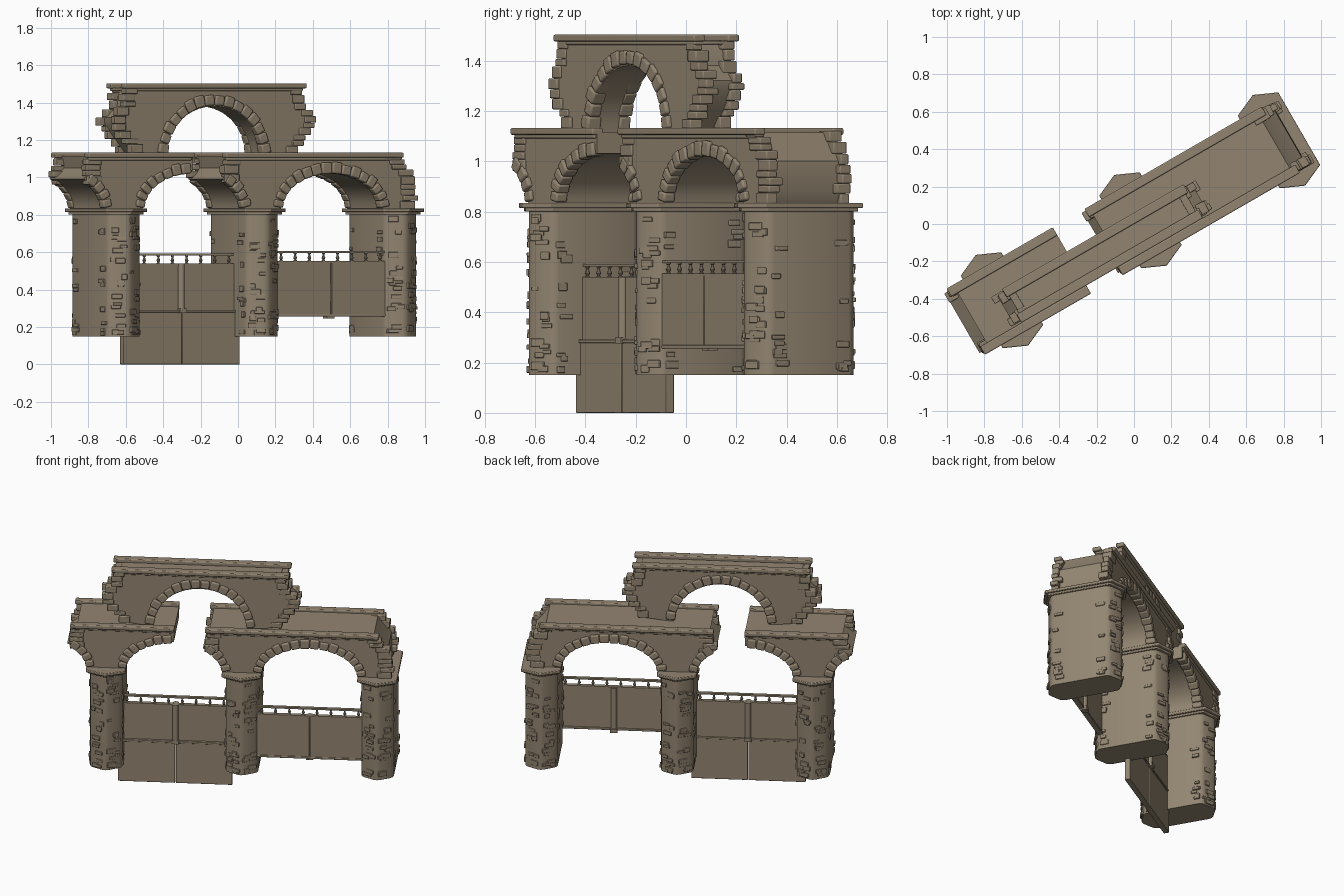
import bpy, bmesh, math, random
from mathutils import Matrix, Vector

if "Cube" in bpy.data.objects:
    bpy.data.objects.remove(bpy.data.objects["Cube"])
random.seed(4)
R = random.uniform
YAW = math.radians(30)          # the arcade runs diagonally; parts are built along x then turned

stone = bpy.data.materials.new("weathered_stone")
stone.diffuse_color = (0.29, 0.235, 0.165, 1)
stone.use_nodes = True
stone.node_tree.nodes["Principled BSDF"].inputs["Base Color"].default_value = stone.diffuse_color


def finish(name, bm, bevel=0.0, angle=35):
    bmesh.ops.recalc_face_normals(bm, faces=bm.faces)
    me = bpy.data.meshes.new(name)
    bm.to_mesh(me)
    bm.free()
    ob = bpy.data.objects.new(name, me)
    bpy.context.collection.objects.link(ob)
    me.materials.append(stone)
    ob.rotation_euler.z = YAW
    if bevel:
        m = ob.modifiers.new("soft_edges", 'BEVEL')
        m.width, m.segments, m.limit_method = bevel, 2, 'ANGLE'
    bpy.ops.object.select_all(action='DESELECT')
    ob.select_set(True)
    bpy.context.view_layer.objects.active = ob
    bpy.ops.object.shade_smooth_by_angle(angle=math.radians(angle))
    return ob


def box(bm, c, s, rot=None):
    m = Matrix.Translation(c) @ (rot or Matrix()) @ Matrix.Diagonal((*s, 1))
    bmesh.ops.create_cube(bm, size=1, matrix=m)


def span_box(bm, u0, u1, v0, v1, z0, z1):
    box(bm, ((u0 + u1) / 2, (v0 + v1) / 2, (z0 + z1) / 2), (u1 - u0, v1 - v0, z1 - z0))


def extrude(bm, pts, vec):
    f = bm.faces.new([bm.verts.new(p) for p in pts])
    r = bmesh.ops.extrude_face_region(bm, geom=[f])
    bmesh.ops.translate(bm, vec=vec, verts=[g for g in r['geom'] if isinstance(g, bmesh.types.BMVert)])


def arc(c, a, b, z, t0, t1, n=20):
    """Points of an elliptical arch, angles in degrees."""
    ts = [math.radians(t0 + (t1 - t0) * i / n) for i in range(n + 1)]
    return [(c + a * math.cos(t), z + b * math.sin(t)) for t in ts]


def wall(name, outline, v0, v1):
    bm = bmesh.new()
    extrude(bm, [(u, v0, z) for u, z in outline], (0, v1 - v0, 0))
    return finish(name, bm)


def arch_stones(bm, c, a, b, z, t0, t1, v0, v1, width=0.055):
    """Rough wedge stones round an arch on both wall faces."""
    n = max(2, round(abs(t1 - t0) / 11))
    for v, s in ((v0, -1), (v1, 1)):
        for i in range(n):
            t = math.radians(t0 + (t1 - t0) * (i + 0.5) / n)
            d = Vector((math.cos(t) / a, 0, math.sin(t) / b)).normalized()
            length = math.radians(abs(t1 - t0) / n) * math.hypot(a * math.sin(t), b * math.cos(t))
            w = width * R(0.9, 1.15)
            p = Vector((c + a * math.cos(t), v - s * 0.012, z + b * math.sin(t))) + d * (w / 2 - 0.01)
            rot = Matrix.Rotation(-math.atan2(d.z, d.x) + R(-.06, .06), 4, 'Y')
            box(bm, p, (w, 0.05 + R(0, .012), length * R(0.93, 1.02)), rot)


def ragged_end(bm, path, side, v0, v1, depth=0.09):
    """Stacked stones at the front and back corners of a broken wall end."""
    for v, s in ((v0, 1), (v1, -1)):
        z = path[0][1]
        while z < path[-1][1] - 0.012:
            h = min(R(0.025, 0.05), path[-1][1] - z)
            zc = z + h / 2
            u = path[-1][0]
            for (ua, za), (ub, zb) in zip(path, path[1:]):
                if za <= zc <= zb:
                    u = ua + (ub - ua) * (zc - za) / (zb - za)
            w = R(0.035, 0.065)
            box(bm, (u - side * (depth / 2 + R(-.006, .014)), v + s * (w / 2 - R(.003, .014)), zc),
                (depth, w, h * 0.97), Matrix.Rotation(R(-.05, .05), 4, 'Z'))
            z += h


# piers with pointed ends, moulded caps and patches of exposed brick
PIERS = (-0.815, 0.04, 0.895)
SPRING = 0.83


def hexagon(u, hw, hv, tip, z):
    return [(u + hw, -hv, z), (u + hw, hv, z), (u, tip, z), (u - hw, hv, z), (u - hw, -hv, z), (u, -tip, z)]


for i, u in enumerate(PIERS):
    bm = bmesh.new()
    extrude(bm, hexagon(u, .102, .192, .25, .15), (0, 0, .665))
    bmesh.ops.bevel(bm, geom=[e for e in bm.edges if abs((e.verts[0].co - e.verts[1].co).z) > .5],
                    offset=.022, segments=2, affect='EDGES', profile=.5)
    finish(f"pier_{i+1}", bm)
    bm = bmesh.new()
    extrude(bm, hexagon(u, .113, .208, .265, .80), (0, 0, .016))
    extrude(bm, hexagon(u, .125, .224, .28, .814), (0, 0, .02))
    finish(f"pier_cap_{i+1}", bm, .004)
    bm = bmesh.new()
    ring = [Vector(p) for p in hexagon(u, .102, .192, .25, 0)]
    for k in range(6):
        here = ring[k]
        for other in (ring[k - 1], ring[(k + 1) % 6]):
            d = (other - here).normalized()
            rot = Matrix.Rotation(math.atan2(d.y, d.x), 4, 'Z')
            for j in range(9):
                w = R(.03, .06)
                z = R(.18, .78) if j < 4 else .17 + R(0, 1) ** 2 * .55
                box(bm, here + d * (w / 2 + R(.008, .03)) + Vector((0, 0, z)),
                    (w, R(.008, .02), R(.015, .032)), rot)
    finish(f"pier_bricks_{i+1}", bm, .003)

# arcade storey: right section whole, left section broken off at mid arch
A, B = 0.31, 0.20
C0, C1, C2 = -1.2425, -0.3875, 0.4675
V0, V1, TOP = -0.185, 0.18, 1.115
right_edge = [(.97, .83), (.995, .88), (.99, 1.0), (.94, 1.06), (.90, 1.12)]
wall("arcade_right", arc(C1, A, B, SPRING, 54, 0, 8) + arc(C2, A, B, SPRING, 180, 0)
     + [(u - .035, z) for u, z in right_edge[:-1]] + [(.87, TOP), (-.165, TOP), (-.15, 1.05)], V0, V1)
wall("arcade_left", arc(C0, A, B, SPRING, 54, 0, 8) + arc(C1, A, B, SPRING, 180, 90, 12)
     + [(-.385, TOP), (-1.0, TOP), (-.985, 1.05)], V0, V1)

bm = bmesh.new()
arch_stones(bm, C2, A, B, SPRING, 2, 178, V0, V1)
arch_stones(bm, C1, A, B, SPRING, 92, 178, V0, V1)
arch_stones(bm, C1, A, B, SPRING, 2, 50, V0, V1)
arch_stones(bm, C0, A, B, SPRING, 2, 50, V0, V1)
finish("arcade_arch_stones", bm, .008)

bm = bmesh.new()
ragged_end(bm, right_edge, 1, V0, V1)
ragged_end(bm, [(-.185, .97), (-.21, 1.02), (-.185, 1.10)], -1, V0, V1)
ragged_end(bm, [(-1.035, .96), (-1.06, 1.02), (-1.04, 1.10)], -1, V0, V1)
finish("arcade_broken_stones", bm, .005)

bm = bmesh.new()
for a, b in ((-1.04, -.385), (-.19, .905)):
    for v, s in ((V0, -1), (V1, 1)):
        e0, e1 = v + s * .022, v - s * .028
        span_box(bm, a, b, min(e0, e1), max(e0, e1), 1.105, 1.132)
        e0, e1 = v + s * .01, v - s * .02
        span_box(bm, a + .01, b - .01, min(e0, e1), max(e0, e1), 1.09, 1.106)
finish("arcade_cornice", bm, .006)

# upper storey: one narrow free-standing arch
U, UV0, UV1 = -0.225, -0.135, 0.03
end = [(.28, 1.13), (.32, 1.18), (.40, 1.28), (.405, 1.32), (.34, 1.38), (.33, 1.44), (.31, 1.48)]
left = [(2 * U - u, z) for u, z in end]
wall("upper_arch_wall", arc(U, .30, .27, 1.11, 180, 0)
     + [(u - .03, z) for u, z in end] + [(u + .03, z) for u, z in reversed(left)], UV0, UV1)
bm = bmesh.new()
arch_stones(bm, U, .30, .28, 1.115, 2, 178, UV0, UV1)
finish("upper_arch_stones", bm, .008)
bm = bmesh.new()
ragged_end(bm, end, 1, UV0, UV1, .07)
ragged_end(bm, left, -1, UV0, UV1, .07)
finish("upper_broken_stones", bm, .005)
bm = bmesh.new()
span_box(bm, -.77, .32, UV0 - .01, UV1 + .01, 1.462, 1.478)
for v, s in ((UV0, -1), (UV1, 1)):
    e0, e1 = v + s * .022, v - s * .03
    span_box(bm, -.785, .335, min(e0, e1), max(e0, e1), 1.476, 1.503)
finish("upper_cornice", bm, .006)

# low walls between the piers
bm = bmesh.new()
for u0, u1, v, z0, z1 in ((-.75, -.39, -.055, 0, .285), (-.386, -.03, -.055, 0, .285),
                          (-.73, -.39, -.05, .28, .535), (-.386, -.05, -.05, .28, .535),
                          (.12, .466, -.175, .255, .55), (.469, .82, -.175, .255, .55)):
    t = .018 if z0 == 0 else .013
    span_box(bm, u0, u1, v - t, v + t, z0, z1)
span_box(bm, -.75, -.03, -.08, -.03, .278, .292)
span_box(bm, .12, .82, -.19, -.155, .255, .27)
finish("low_wall_panels", bm, .003)

# round posts at the wall seams
bm = bmesh.new()
for u, v, z0, z1 in ((-.388, -.066, .285, .54), (-.388, -.034, .285, .54), (.4675, -.16, .255, .55)):
    bmesh.ops.create_cone(bm, cap_ends=True, segments=14, radius1=.018, radius2=.018, depth=z1 - z0,
                          matrix=Matrix.Translation((u, v, (z0 + z1) / 2)))
    span_box(bm, u - .022, u + .022, v - .022, v + .022, z0 - .01, z0 + .015)
finish("wall_posts", bm)

# balustrades: turned balusters under a thin rail
PROFILE = ((.010, 0), (.010, .005), (.005, .008), (.0105, .018), (.006, .03), (.0045, .036), (.009, .041), (.009, .045))


def baluster(bm, u, v, z):
    rings = [[bm.verts.new((u + r * math.cos(k * math.pi / 4), v + r * math.sin(k * math.pi / 4), z + h))
              for k in range(8)] for r, h in PROFILE]
    for a, b in zip(rings, rings[1:]):
        for k in range(8):
            bm.faces.new((a[k], a[(k + 1) % 8], b[(k + 1) % 8], b[k]))


bm = bmesh.new()
for u0, u1, v, z in ((-.73, -.05, -.05, .537), (.13, .81, -.175, .551)):
    for k in range(8):
        baluster(bm, u0 + .035 + k * (u1 - u0 - .07) / 7, v, z)
    span_box(bm, u0, u1, v - .011, v + .011, z + .044, z + .055)
    span_box(bm, u0, u1, v - .014, v + .014, z - .008, z + .002)
finish("balustrades", bm)
